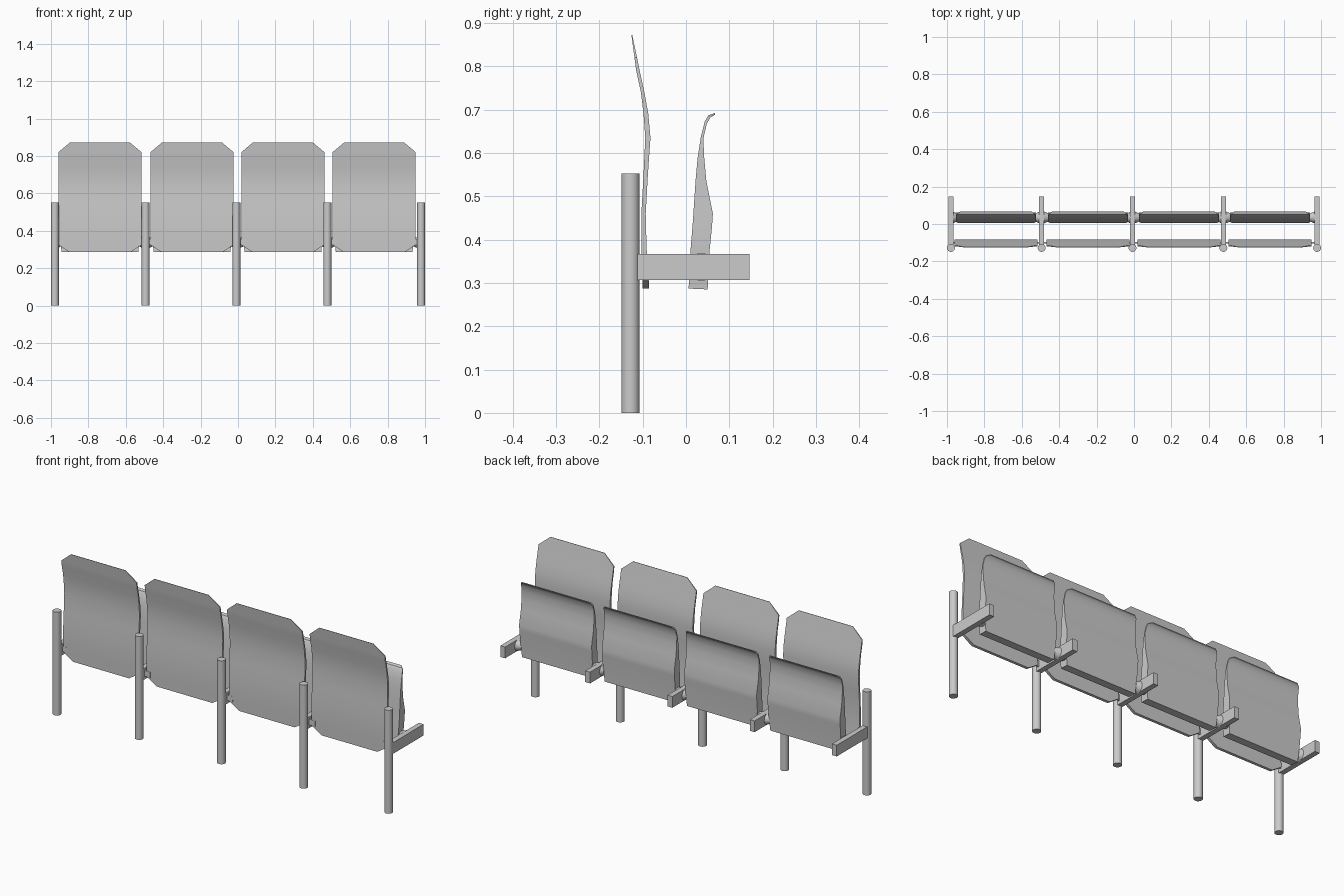
import bpy, bmesh, math
from mathutils import Matrix

if "Cube" in bpy.data.objects:
    bpy.data.objects.remove(bpy.data.objects["Cube"])

POSTS = [-0.979, -0.494, -0.008, 0.478, 0.979]
SEATS = [-0.738, -0.246, 0.240, 0.728]


def finish(name, bm, angle=35):
    bmesh.ops.recalc_face_normals(bm, faces=bm.faces)
    me = bpy.data.meshes.new(name)
    bm.to_mesh(me)
    bm.free()
    ob = bpy.data.objects.new(name, me)
    bpy.context.collection.objects.link(ob)
    bpy.context.view_layer.objects.active = ob
    ob.select_set(True)
    bpy.ops.object.shade_smooth_by_angle(angle=math.radians(angle))
    ob.select_set(False)
    return ob


def box(name, x0, x1, y0, y1, z0, z1):
    bm = bmesh.new()
    m = Matrix.Translation(((x0 + x1) / 2, (y0 + y1) / 2, (z0 + z1) / 2))
    bmesh.ops.create_cube(bm, size=1, matrix=m @ Matrix.Diagonal((x1 - x0, y1 - y0, z1 - z0, 1)))
    return finish(name, bm)


def cone(name, loc, r1, r2, depth, along_x=0, segs=24):
    bm = bmesh.new()
    m = Matrix.Translation(loc)
    if along_x:
        m = m @ Matrix.Rotation(along_x * math.pi / 2, 4, 'Y')
    bmesh.ops.create_cone(bm, cap_ends=True, segments=segs, radius1=r1, radius2=r2, depth=depth, matrix=m)
    return finish(name, bm)


# Shell lofted upward through rows of (front y, front z, rear y, rear z, half width)
def shell(name, cx, rows):
    bm = bmesh.new()
    rings = [[bm.verts.new(p) for p in ((cx - h, yf, zf), (cx + h, yf, zf), (cx + h, yr, zr), (cx - h, yr, zr))]
             for yf, zf, yr, zr, h in rows]
    for a, b in zip(rings, rings[1:]):
        for i in range(4):
            j = (i + 1) % 4
            bm.faces.new((a[i], a[j], b[j], b[i]))
    bm.faces.new(rings[0])
    bm.faces.new(rings[-1])
    return finish(name, bm)


BACK = [(y0, z, y1, z, h) for y0, y1, z, h in (
    (-0.100, -0.085, 0.287, 0.165), (-0.101, -0.087, 0.325, 0.222),
    (-0.103, -0.091, 0.38, 0.222), (-0.103, -0.093, 0.46, 0.222),
    (-0.098, -0.088, 0.55, 0.222), (-0.094, -0.082, 0.635, 0.222),
    (-0.098, -0.087, 0.69, 0.222), (-0.104, -0.096, 0.74, 0.222),
    (-0.115, -0.107, 0.79, 0.222), (-0.119, -0.113, 0.82, 0.222),
    (-0.126, -0.124, 0.872, 0.160))]

SEAT = [
    (0.006, 0.287, 0.050, 0.285, 0.205), (0.010, 0.37, 0.054, 0.37, 0.213),
    (0.015, 0.43, 0.060, 0.43, 0.214), (0.017, 0.46, 0.062, 0.46, 0.214),
    (0.022, 0.535, 0.047, 0.535, 0.214), (0.027, 0.59, 0.042, 0.59, 0.214),
    (0.034, 0.635, 0.040, 0.633, 0.214), (0.043, 0.672, 0.048, 0.667, 0.212),
    (0.052, 0.687, 0.056, 0.682, 0.207), (0.067, 0.692, 0.067, 0.688, 0.190)]

# Posts and the arms reaching back from them
for x in POSTS:
    cone("post", (x, -0.128, 0.276), 0.021, 0.021, 0.552)
    box("arm", x - 0.014, x + 0.014, -0.118, 0.147, 0.307, 0.367)

# Seats folded upright, backrests, hinges and brackets
for i, cx in enumerate(SEATS):
    shell("backrest", cx, BACK)
    shell("folded_seat", cx, SEAT)
    for px, s in ((POSTS[i], 1), (POSTS[i + 1], -1)):
        edge = cx - s * 0.208
        start = px + s * 0.012
        cone("seat_hinge", ((start + edge) / 2, 0.035, 0.337), 0.032, 0.020, abs(edge - start), along_x=s)
        inner = cx - s * 0.200
        box("back_bracket", min(px, inner), max(px, inner), -0.103, -0.095, 0.325, 0.355)
